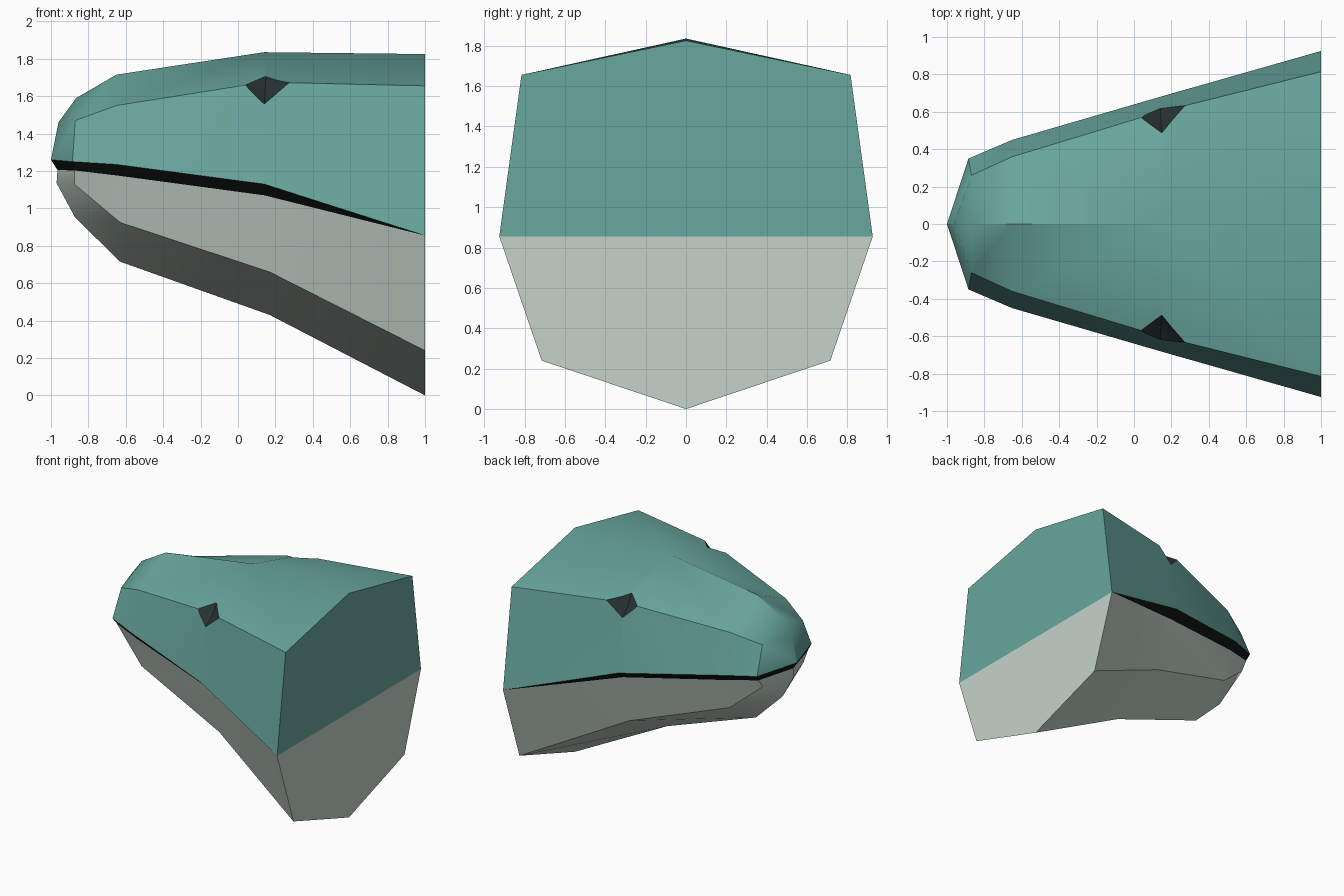
import bpy, bmesh
from mathutils import Vector

if "Cube" in bpy.data.objects:
    bpy.data.objects.remove(bpy.data.objects["Cube"])


def material(name, rgb):
    m = bpy.data.materials.new(name)
    m.diffuse_color = (*rgb, 1)
    m.use_nodes = True
    m.node_tree.nodes["Principled BSDF"].inputs["Base Color"].default_value = m.diffuse_color
    return m


TEAL = material("teal skin", (0.14, 0.385, 0.345))
PALE = material("pale grey green", (0.56, 0.65, 0.59))
BLACK = material("mouth black", (0.006, 0.008, 0.008))
EYE = material("eye charcoal", (0.022, 0.034, 0.034))

# Rails running from the neck to the nose, as (x, half width, z)
RIDGE = [(1, 0, 1.825), (0.14, 0, 1.835), (-0.65, 0, 1.715), (-0.865, 0, 1.59), (-0.96, 0, 1.46)]
BROW = [(1, 0.815, 1.655), (0.14, 0.60, 1.675), (-0.65, 0.36, 1.55), (-0.87, 0.26, 1.47), (-0.96, 0, 1.46)]
LIP = [(1, 0.925, 0.855), (0.14, 0.68, 1.13), (-0.65, 0.45, 1.235), (-0.885, 0.35, 1.25), (-1, 0, 1.26)]
JAW_LIP = [(1, 0.925, 0.855), (0.14, 0.61, 1.07), (-0.64, 0.40, 1.175), (-0.875, 0.315, 1.203), (-0.965, 0, 1.205)]
CHIN = [(1, 0.715, 0.24), (0.17, 0.485, 0.66), (-0.63, 0.34, 0.925), (-0.875, 0.265, 1.13), (-0.97, 0, 1.135)]
KEEL = [(1, 0, 0), (0.17, 0, 0.43), (-0.63, 0, 0.715), (-0.87, 0, 0.95), (-0.97, 0, 1.135)]


def loft(name, rails, mats, closing=None):
    """Mirrored skin over rails; closing = index of the rail spanned side to side."""
    bm = bmesh.new()
    cache = {}

    def face(points, index=0):
        vs = []
        for p in points:
            key = tuple(round(c, 4) + 0.0 for c in p)
            v = cache.get(key) or cache.setdefault(key, bm.verts.new(key))
            if v not in vs:
                vs.append(v)
        if len(vs) > 2:
            bm.faces.new(vs).material_index = index

    flip = lambda p: (p[0], -p[1], p[2])
    for a, b in zip(rails, rails[1:]):
        for i in range(len(a) - 1):
            quad = [a[i], a[i + 1], b[i + 1], b[i]]
            face(quad)
            face([flip(p) for p in quad])
    if closing is not None:
        r = rails[closing]
        for i in range(len(r) - 1):
            face([r[i], r[i + 1], flip(r[i + 1]), flip(r[i])], 1)
        # flat neck cap
        ring = [r[0] for r in rails]
        face(ring + [flip(p) for p in reversed(ring)])
    bmesh.ops.recalc_face_normals(bm, faces=bm.faces)
    return finish(name, bm, mats)


def finish(name, bm, mats):
    me = bpy.data.meshes.new(name)
    bm.to_mesh(me)
    bm.free()
    for m in mats:
        me.materials.append(m)
    ob = bpy.data.objects.new(name, me)
    bpy.context.collection.objects.link(ob)
    return ob


def activate(ob):
    bpy.ops.object.select_all(action='DESELECT')
    ob.select_set(True)
    bpy.context.view_layer.objects.active = ob


# Head, jaw and the dark strip between the lips
head = loft("upper_head", [RIDGE, BROW, LIP], [TEAL, BLACK, EYE], closing=2)
jaw = loft("lower_jaw", [JAW_LIP, CHIN, KEEL], [PALE, BLACK], closing=0)
mouth = loft("mouth_gap", [LIP, JAW_LIP], [BLACK])

# Diamond eye sockets cut into the brow edge on both sides
bm = bmesh.new()
for s in (1, -1):
    apex = Vector((0.145, s * 0.54, 1.62))
    rim = [(0.02, 0.57, 1.672), (0.15, 0.48, 1.717), (0.275, 0.635, 1.672), (0.14, 0.62, 1.555)]
    vs = [bm.verts.new(apex)]
    for x, y, z in rim:
        vs.append(bm.verts.new(apex + 2.2 * (Vector((x, s * y, z)) - apex)))
    bmesh.ops.convex_hull(bm, input=vs)
for f in bm.faces:
    f.material_index = 2
bmesh.ops.recalc_face_normals(bm, faces=bm.faces)
cutter = finish("eye_socket_cutter", bm, [TEAL, BLACK, EYE])
cutter.hide_render = True

mod = head.modifiers.new("eye sockets", 'BOOLEAN')
mod.operation = 'DIFFERENCE'
mod.solver = 'EXACT'
mod.object = cutter
activate(head)
bpy.ops.object.modifier_apply(modifier=mod.name)
bpy.data.objects.remove(cutter)

# Soft shading along the skin, crisp brow and chin edges
for ob in (head, jaw):
    activate(ob)
    bpy.ops.object.shade_smooth_by_angle(angle=0.52)
